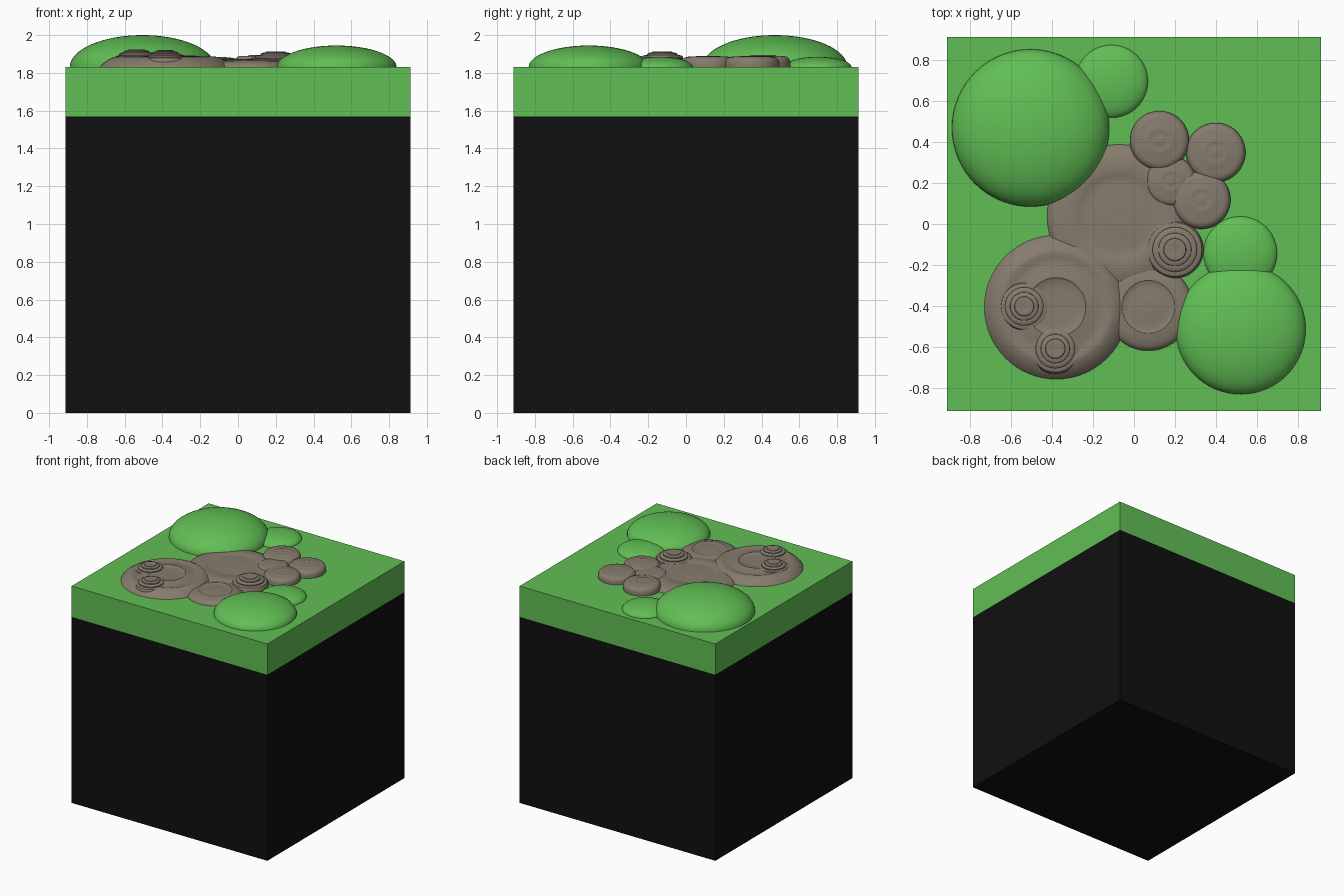
import bpy, bmesh, math

if "Cube" in bpy.data.objects:
    bpy.data.objects.remove(bpy.data.objects["Cube"])

HALF, SPLIT, TOP = 0.914, 1.57, 1.83


def material(name, rgb):
    m = bpy.data.materials.new(name)
    m.diffuse_color = (*rgb, 1)
    m.use_nodes = True
    m.node_tree.nodes["Principled BSDF"].inputs["Base Color"].default_value = m.diffuse_color
    return m


GREEN = material("grass_green", (0.12, 0.52, 0.09))
BROWN = material("stone_brown", (0.24, 0.20, 0.155))
BLACK = material("black", (0.005, 0.005, 0.005))


def box(name, z0, z1, mat):
    bpy.ops.mesh.primitive_cube_add(size=1, location=(0, 0, (z0 + z1) / 2))
    ob = bpy.context.object
    ob.name = name
    ob.scale = (2 * HALF, 2 * HALF, z1 - z0)
    ob.data.materials.append(mat)


def lathe(name, x, y, z, profile, mat, steps=64):
    """Revolve (radius, height) points, rim to centre, about a vertical axis."""
    bm = bmesh.new()
    vs = [bm.verts.new((r, 0, h)) for r, h in profile]
    es = [bm.edges.new(p) for p in zip(vs, vs[1:])]
    bmesh.ops.spin(bm, geom=vs + es, axis=(0, 0, 1), cent=(0, 0, 0),
                   angle=2 * math.pi, steps=steps)
    bmesh.ops.remove_doubles(bm, verts=bm.verts, dist=1e-5)
    bmesh.ops.recalc_face_normals(bm, faces=bm.faces)
    if sum(f.normal.z * f.calc_area() for f in bm.faces) < 0:
        bmesh.ops.reverse_faces(bm, faces=bm.faces)
    me = bpy.data.meshes.new(name)
    bm.to_mesh(me)
    bm.free()
    me.materials.append(mat)
    ob = bpy.data.objects.new(name, me)
    bpy.context.collection.objects.link(ob)
    ob.location = (x, y, z)
    bpy.context.view_layer.objects.active = ob
    bpy.ops.object.select_all(action='DESELECT')
    ob.select_set(True)
    bpy.ops.object.shade_smooth_by_angle(angle=math.radians(35))


# Block with its grass layer
box("block_base", 0, SPLIT, BLACK)
box("grass_layer", SPLIT, TOP, GREEN)

# Rounded bushes: x, y, radius, height
for i, (x, y, r, h) in enumerate([(-0.506, 0.47, 0.385, 0.17),
                                  (0.522, -0.515, 0.318, 0.115),
                                  (-0.11, 0.698, 0.178, 0.055),
                                  (0.52, -0.143, 0.18, 0.055)]):
    arc = [(r * math.cos(k * math.pi / 32), h * math.sin(k * math.pi / 32))
           for k in range(17)]
    lathe(f"bush_{i + 1}", x, y, TOP, arc, GREEN)

# Mound outlines as fractions of radius and height
PLATEAU = [(1, 0), (.97, .35), (.9, .6), (.78, .82), (.6, .95), (.58, .88),
           (.45, .86), (.33, .93), (.2, .93), (.12, 1), (.05, .93), (0, .93)]
TERRACE = [(1, 0), (.95, .35), (.87, .65), (.8, .85), (.74, .9), (.68, .78),
           (.6, .8), (.48, .95), (.41, 1), (.39, .92), (.25, .9), (0, .92)]
DISC = [(1, 0), (1, .4), (.96, .68), (.88, .85), (.75, .93), (.5, .93),
        (.42, 1), (.32, .97), (.22, .93), (.15, .97), (0, 1)]
STEPPED = [(1, 0), (1, .3), (.94, .48), (.84, .56), (.78, .55), (.78, .66),
           (.72, .74), (.62, .77), (.58, .76), (.57, .85), (.5, .91),
           (.4, .92), (.38, .97), (.3, 1), (.2, .97), (0, .97)]

# Mounds: name, x, y, base z, radius, height, outline
for name, x, y, z, r, h, prof in [
        ("mound_middle", -0.073, 0.037, TOP, 0.352, 0.045, PLATEAU),
        ("mound_large", -0.38, -0.407, TOP, 0.352, 0.062, TERRACE),
        ("mound_front", 0.07, -0.405, TOP, 0.215, 0.04, PLATEAU),
        ("disc_back", 0.125, 0.408, TOP, 0.145, 0.065, DISC),
        ("disc_right", 0.40, 0.35, TOP, 0.145, 0.06, DISC),
        ("disc_centre", 0.18, 0.21, TOP, 0.123, 0.055, DISC),
        ("disc_side", 0.33, 0.118, TOP, 0.142, 0.06, DISC),
        ("stepped_side", 0.20, -0.125, TOP, 0.14, 0.084, STEPPED),
        ("stepped_left", -0.537, -0.403, TOP + .02, 0.12, 0.075, STEPPED),
        ("stepped_front", -0.385, -0.61, TOP + .01, 0.123, 0.08, STEPPED)]:
    lathe(name, x, y, z, [(a * r, b * h) for a, b in prof], BROWN)
